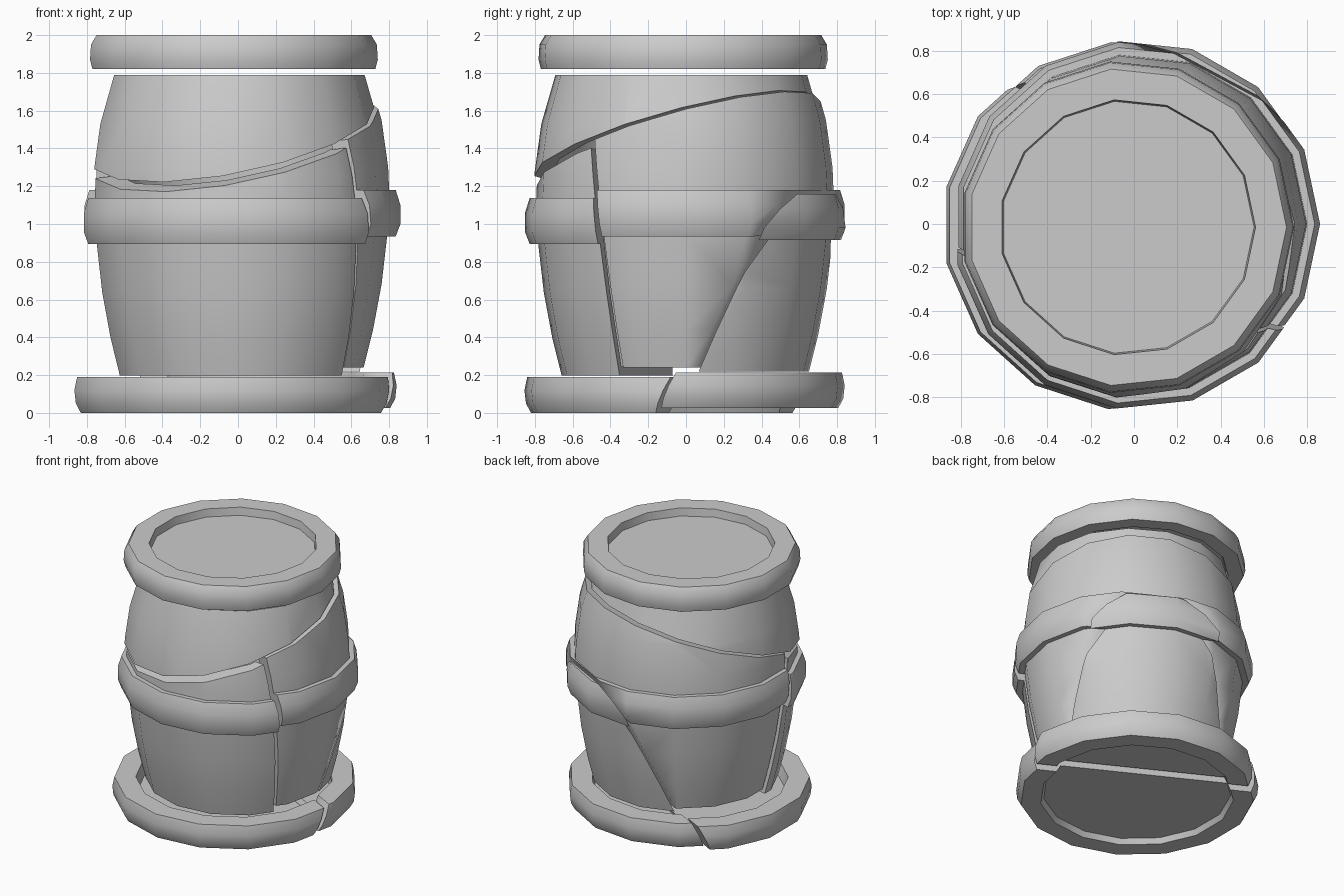
import bpy, bmesh, math
from mathutils import Vector

if "Cube" in bpy.data.objects:
    bpy.data.objects.remove(bpy.data.objects["Cube"])

SIDES = 15

# Break planes: (normal, distance along the unnormalised normal)
TOP_CUT = (Vector((-0.19, -0.27, 1.0)), 1.475)
LOW_CUT = (Vector((-0.19, -0.27, 1.0)), 1.455)
BACK_CUT = (Vector((0.47, 0.88, -0.455)), 0.25)
FRONT_CUT = (Vector((0.24, 1.0, 0.12)), -0.18)

# Closed (radius, height) profiles
BODY = [(0, 0.22), (0.65, 0.22), (0.70, 0.42), (0.745, 0.66), (0.775, 0.92),
        (0.82, 0.915), (0.845, 0.98), (0.845, 1.08), (0.82, 1.16), (0.785, 1.16),
        (0.78, 1.28), (0.745, 1.53), (0.67, 1.79), (0, 1.79),
        (0, 1.74), (0.60, 1.74), (0.67, 1.45), (0.695, 1.05), (0.67, 0.66),
        (0.59, 0.27), (0, 0.27)]
BASE = [(0, 0.04), (0.66, 0.04), (0.68, 0), (0.82, 0), (0.847, 0.05),
        (0.855, 0.12), (0.84, 0.19), (0.69, 0.19), (0.67, 0.10), (0, 0.10)]
LID = [(0, 1.94), (0.585, 1.94), (0.592, 2.0), (0.735, 2.0), (0.765, 1.95),
       (0.77, 1.87), (0.757, 1.82), (0.65, 1.82), (0.635, 1.86), (0, 1.86)]


def part(name, profile, cuts=(), loc=(0, 0, 0), gap=0.004):
    """Lathe a profile, then keep one side (+1/-1) of each break plane."""
    bm = bmesh.new()
    vs = [bm.verts.new((r, 0, z)) for r, z in profile]
    n = len(vs)
    for i in range(n):
        if profile[i][0] or profile[(i + 1) % n][0]:
            bm.edges.new((vs[i], vs[(i + 1) % n]))
    bmesh.ops.spin(bm, geom=bm.verts[:] + bm.edges[:], cent=(0, 0, 0),
                   axis=(0, 0, 1), angle=math.tau, steps=SIDES)
    bmesh.ops.remove_doubles(bm, verts=bm.verts[:], dist=1e-4)
    for (normal, d), side in cuts:
        unit = normal.normalized()
        co = unit * (d / normal.length + side * gap)
        res = bmesh.ops.bisect_plane(
            bm, geom=bm.verts[:] + bm.edges[:] + bm.faces[:], dist=1e-5,
            plane_co=co, plane_no=unit * -side, clear_outer=True)
        rim = [e for e in res['geom_cut']
               if isinstance(e, bmesh.types.BMEdge) and e.is_boundary]
        bmesh.ops.triangle_fill(bm, edges=rim, use_beauty=True, normal=unit)
    bmesh.ops.recalc_face_normals(bm, faces=bm.faces[:])
    mesh = bpy.data.meshes.new(name)
    bm.to_mesh(mesh)
    bm.free()
    ob = bpy.data.objects.new(name, mesh)
    bpy.context.collection.objects.link(ob)
    ob.location = loc
    bpy.ops.object.select_all(action='DESELECT')
    ob.select_set(True)
    bpy.context.view_layer.objects.active = ob
    bpy.ops.object.shade_smooth_by_angle(angle=math.radians(50))
    return ob


# Lid with recessed disc
part("barrel_lid", LID, loc=(-0.03, -0.015, 0))

# Broken hollow barrel with its middle band
part("upper_wall", BODY, [(TOP_CUT, 1)], (0, -0.025, 0))
part("front_wall", BODY, [(LOW_CUT, -1), (BACK_CUT, -1), (FRONT_CUT, -1)],
     (0.01, -0.012, -0.022))
part("middle_wall", BODY, [(LOW_CUT, -1), (BACK_CUT, -1), (FRONT_CUT, 1)],
     (0.015, 0.0, 0.02))
part("back_wall", BODY, [(LOW_CUT, -1), (BACK_CUT, 1)], (0.008, 0.005, 0))

# Split base
part("base_front", BASE, [(BACK_CUT, -1)], (-0.03, -0.005, 0), 0.015)
part("base_back", BASE, [(BACK_CUT, 1)], (-0.015, -0.01, 0.025), 0.015)
